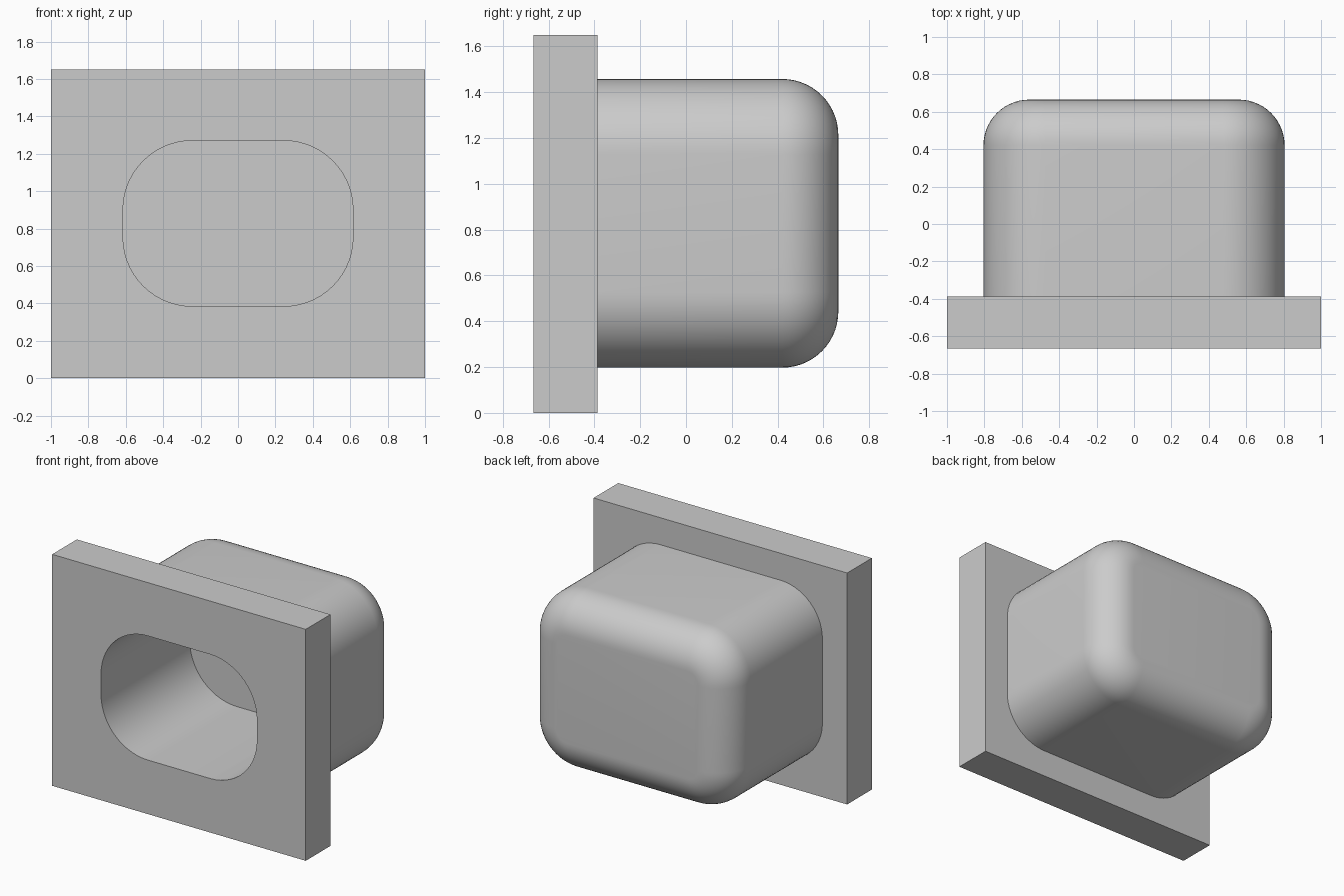
import bpy, bmesh, math

cube = bpy.data.objects.get("Cube")
if cube:
    bpy.data.objects.remove(cube, do_unlink=True)

grey = bpy.data.materials.new("plain grey")
grey.use_nodes = True
COLOUR = (0.6, 0.6, 0.6, 1)
grey.diffuse_color = COLOUR
grey.node_tree.nodes["Principled BSDF"].inputs["Base Color"].default_value = COLOUR

MID = 0.8275          # height of the pocket and housing centre
STEPS = 14            # segments in each rounded corner


def ring(y, half_x, half_z, radius, mid=MID):
    """Rounded rectangle facing the front at depth y."""
    points = []
    for corner, (sx, sz) in enumerate([(1, 1), (-1, 1), (-1, -1), (1, -1)]):
        for i in range(STEPS + 1):
            a = math.pi / 2 * (corner + i / STEPS)
            points.append((sx * (half_x - radius) + radius * math.cos(a), y,
                           mid + sz * (half_z - radius) + radius * math.sin(a)))
    return points


def loft(name, rings, cap=None):
    """Skin a list of rings; cap is the index of a ring to close."""
    bm = bmesh.new()
    loops = [[bm.verts.new(p) for p in r] for r in rings]
    for a, b in zip(loops, loops[1:]):
        for i in range(len(a)):
            j = (i + 1) % len(a)
            bm.faces.new((a[i], a[j], b[j], b[i]))
    if cap is not None:
        face = bm.faces.new(loops[cap])
        if cap == 0:
            face.normal_flip()
    bmesh.ops.remove_doubles(bm, verts=bm.verts, dist=1e-5)
    mesh = bpy.data.meshes.new(name)
    bm.to_mesh(mesh)
    bm.free()
    mesh.materials.append(grey)
    obj = bpy.data.objects.new(name, mesh)
    bpy.context.collection.objects.link(obj)
    bpy.ops.object.select_all(action='DESELECT')
    obj.select_set(True)
    bpy.context.view_layer.objects.active = obj
    bpy.ops.object.shade_smooth_by_angle(angle=math.radians(30))
    return obj


FRONT, BACK, END, FLOOR = -0.665, -0.387, 0.665, 0.335
mouth = (0.615, 0.4425, 0.37)
body_x, body_z, body_r, fillet = 0.805, 0.63, 0.33, 0.245

# Square-cornered plate with a rounded opening
loft("front_plate", [ring(FRONT, *mouth),
                     ring(FRONT, 1, 0.825, 0, 0.825),
                     ring(BACK, 1, 0.825, 0, 0.825),
                     ring(BACK, body_x, body_z, body_r)])

# Blind recess running back from the opening
loft("pocket", [ring(FLOOR, *mouth), ring(FRONT, *mouth)], cap=0)

# Rounded block behind the plate, with a filleted back edge
rings = [ring(BACK, body_x, body_z, body_r)]
for i in range(STEPS + 1):
    a = math.pi / 2 * i / STEPS
    inset = fillet * (1 - math.cos(a))
    rings.append(ring(END - fillet + fillet * math.sin(a),
                      body_x - inset, body_z - inset, body_r - inset))
loft("housing", rings, cap=-1)

# Turn every shell so that its faces look outward
for name, probe in (("front_plate", -1), ("pocket", -1), ("housing", 1)):
    mesh = bpy.data.objects[name].data
    bm = bmesh.new()
    bm.from_mesh(mesh)
    bm.normal_update()
    # The endmost flat faces must point along the probe direction
    flat = [f for f in bm.faces if abs(f.normal.y) > 0.99]
    pick = (max if probe > 0 or name == "pocket" else min)(
        flat, key=lambda f: f.calc_center_median().y)
    if pick.normal.y * probe < 0:
        bmesh.ops.reverse_faces(bm, faces=bm.faces)
    bm.to_mesh(mesh)
    bm.free()
